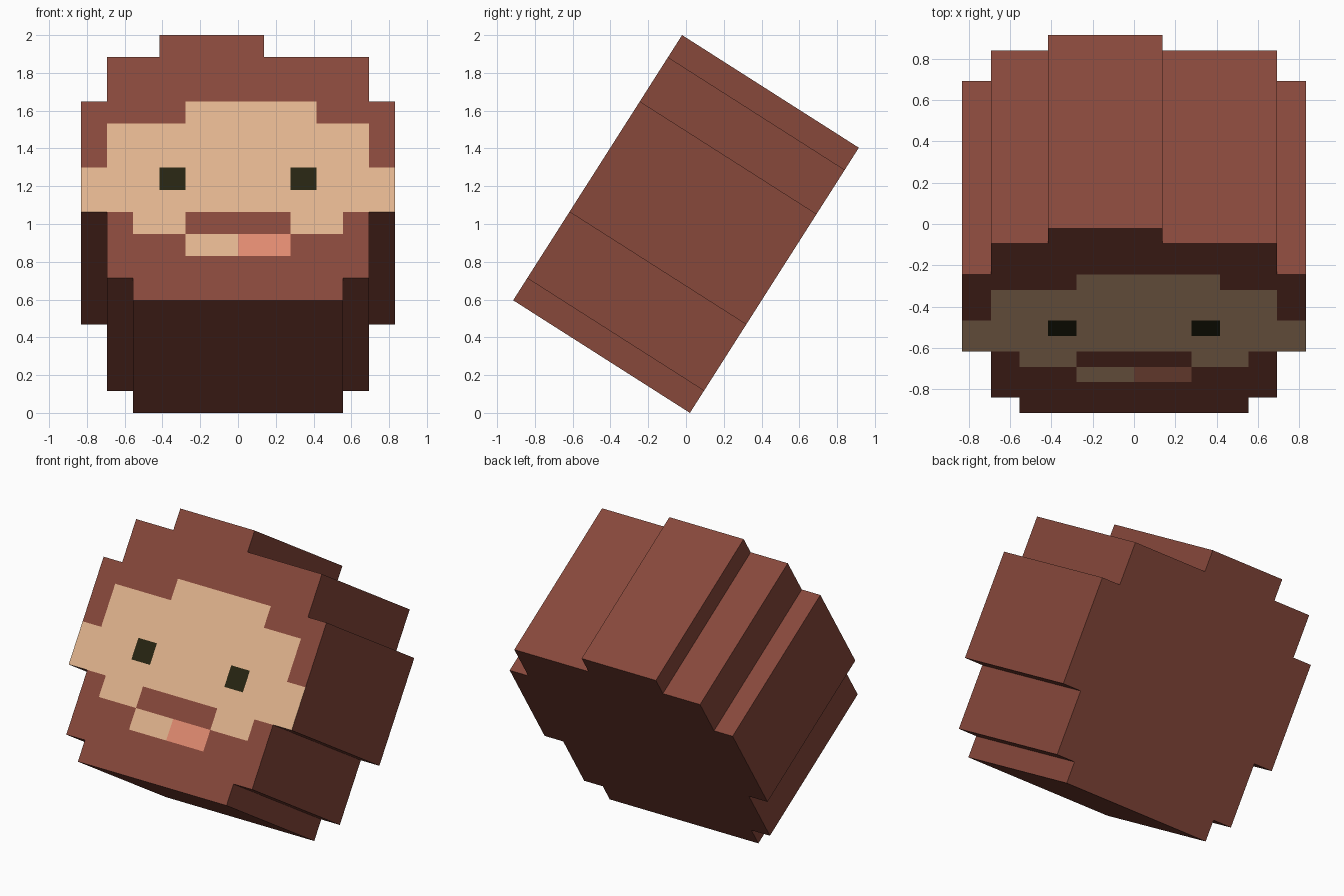
import bpy, bmesh, math
from mathutils import Matrix

if "Cube" in bpy.data.objects:
    bpy.data.objects.remove(bpy.data.objects["Cube"])

CELL = 0.1387                  # size of one square of the face
TILT = math.radians(-32.5)     # the block leans back
DEPTH = 8 * CELL

# Front of the head, top row first: b hair, s skin, e eye, t tongue
FACE = ["...bbbb.....",
        ".bbbbbbbbbb.",
        ".bbbbbbbbbb.",
        "bbbbsssssbbb",
        "bssssssssssb",
        "bssssssssssb",
        "sssessssesss",
        "ssssssssssss",
        ".bssbbbbssb.",
        ".bbbssttbbb.",
        ".bbbbbbbbbb.",
        "..bbbbbbbb.."]

COLOURS = {"b": ("hair brown", (135, 72, 59)),
           "s": ("skin", (224, 179, 141)),
           "e": ("eye dark", (38, 36, 17)),
           "t": ("tongue pink", (224, 138, 112))}


def linear(v):
    v /= 255
    return v / 12.92 if v <= 0.04045 else ((v + 0.055) / 1.055) ** 2.4


mesh = bpy.data.meshes.new("head")
head = bpy.data.objects.new("head", mesh)
bpy.context.collection.objects.link(head)
for name, rgb in COLOURS.values():
    mat = bpy.data.materials.new(name)
    mat.diffuse_color = (*[linear(v) for v in rgb], 1)
    mat.use_nodes = True
    mat.node_tree.nodes["Principled BSDF"].inputs["Base Color"].default_value = mat.diffuse_color
    mesh.materials.append(mat)

# Front face: one coloured square per filled cell
bm = bmesh.new()
keys = list(COLOURS)
for r, line in enumerate(FACE):
    for c, key in enumerate(line):
        if key == ".":
            continue
        x, z = (c - 6) * CELL, (6 - r) * CELL
        corners = [(x, z - CELL), (x + CELL, z - CELL), (x + CELL, z), (x, z)]
        f = bm.faces.new([bm.verts.new((px, -DEPTH / 2, pz)) for px, pz in corners])
        f.material_index = keys.index(key)
bmesh.ops.remove_doubles(bm, verts=bm.verts, dist=0.001)

# Sides and back: extrude the silhouette, all in hair colour
front = list(bm.faces)
back = bmesh.ops.duplicate(bm, geom=list(bm.verts) + list(bm.edges) + front)["geom"]
back_faces = [g for g in back if isinstance(g, bmesh.types.BMFace)]
for f in back_faces:
    f.material_index = 0
    f.normal_flip()
bmesh.ops.translate(bm, vec=(0, DEPTH, 0),
                    verts=[g for g in back if isinstance(g, bmesh.types.BMVert)])
bmesh.ops.bridge_loops(bm, edges=[e for e in bm.edges if e.is_boundary])
for f in bm.faces:
    if abs(f.calc_center_median().y) < DEPTH / 4:
        f.material_index = 0
bmesh.ops.recalc_face_normals(bm, faces=bm.faces)

# Merge flat squares of the same colour, then lean the block back
bmesh.ops.dissolve_limit(bm, angle_limit=0.01, verts=bm.verts, edges=bm.edges,
                         delimit={"MATERIAL"})
bm.transform(Matrix.Translation((0, 0, 1)) @ Matrix.Rotation(TILT, 4, "X"))
bm.to_mesh(mesh)
bm.free()
